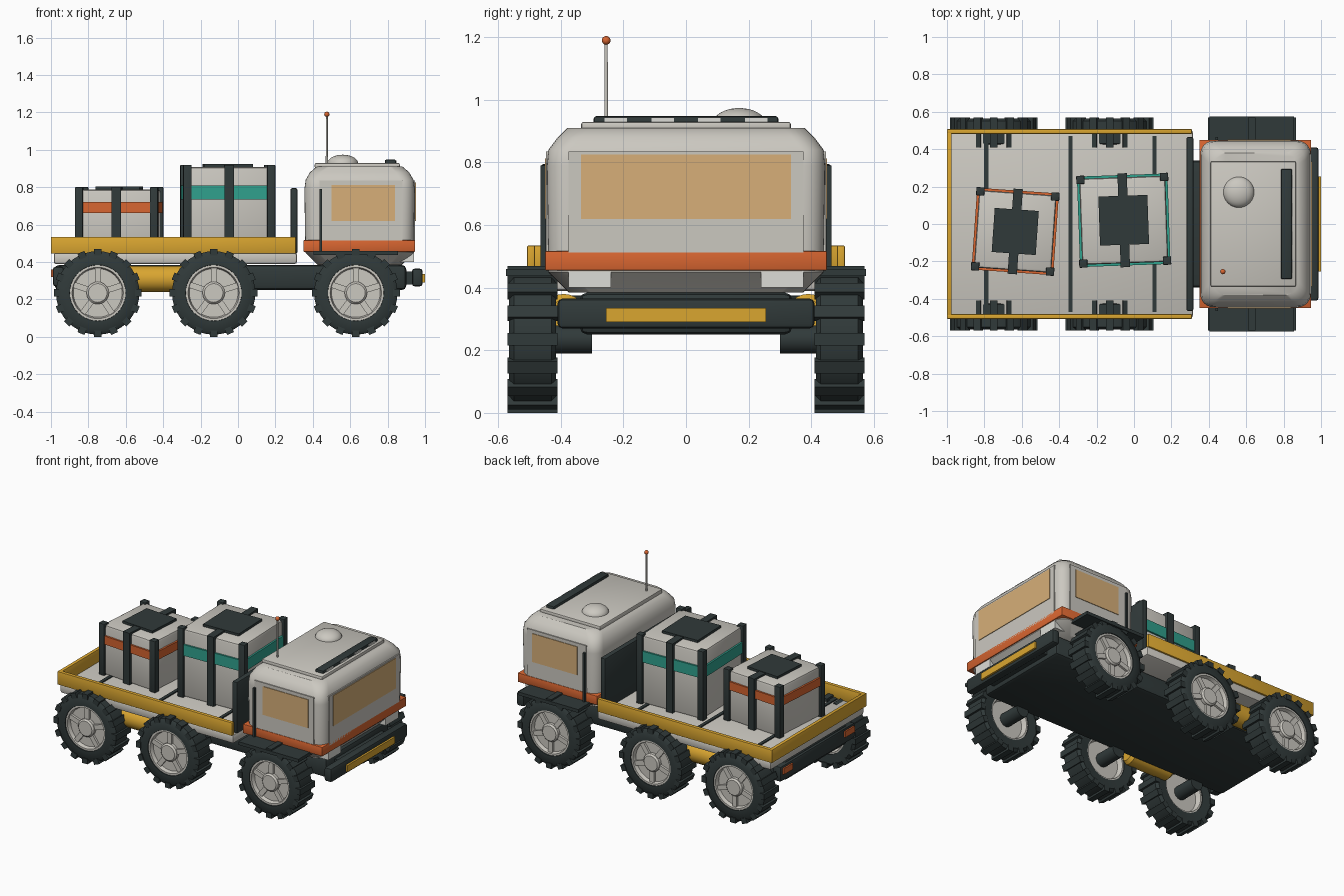
import bpy, bmesh, math
from mathutils import Matrix, Vector

if "Cube" in bpy.data.objects:
    bpy.data.objects.remove(bpy.data.objects["Cube"])


def material(name, *rgb):
    m = bpy.data.materials.new(name)
    m.use_nodes = True
    m.diffuse_color = (*rgb, 1)
    m.node_tree.nodes["Principled BSDF"].inputs["Base Color"].default_value = (*rgb, 1)
    return m


GREY = material("warm grey", 0.60, 0.58, 0.53)
DARK = material("charcoal", 0.03, 0.042, 0.042)
YELLOW = material("yellow", 0.70, 0.38, 0.03)
ORANGE = material("orange", 0.68, 0.13, 0.03)
TEAL = material("teal", 0.03, 0.36, 0.27)
GLASS = material("amber glass", 0.68, 0.43, 0.19)
LAMP = material("lamp white", 0.72, 0.72, 0.68)


def finish(name, bm, mat, at=None, smooth=False):
    bmesh.ops.recalc_face_normals(bm, faces=bm.faces)
    me = bpy.data.meshes.new(name)
    bm.to_mesh(me)
    bm.free()
    me.materials.append(mat)
    ob = bpy.data.objects.new(name, me)
    bpy.context.collection.objects.link(ob)
    if at is not None:
        ob.matrix_world = at
    if smooth:
        bpy.ops.object.select_all(action="DESELECT")
        ob.select_set(True)
        bpy.context.view_layer.objects.active = ob
        bpy.ops.object.shade_smooth_by_angle(angle=math.radians(40))
    return ob


def box(name, x, y, z, mat, bevel=0, at=None):
    """Box from (low, high) pairs on each axis."""
    bm = bmesh.new()
    bmesh.ops.create_cube(bm, size=1)
    for v in bm.verts:
        v.co = [(a + b) / 2 + c * abs(b - a) for (a, b), c in zip((x, y, z), v.co)]
    if bevel:
        bmesh.ops.bevel(bm, geom=bm.edges[:], offset=bevel, segments=2,
                        profile=0.5, affect="EDGES")
    return finish(name, bm, mat, at, bool(bevel))


def mid(c, half):
    return (c - half, c + half)


def lathe(name, profile, mat, at, steps=32):
    """Spin (radius, height) points about z, then place."""
    bm = bmesh.new()
    vs = [bm.verts.new((r, 0, h)) for r, h in profile]
    es = [bm.edges.new(p) for p in zip(vs, vs[1:])]
    bmesh.ops.spin(bm, geom=vs + es, axis=(0, 0, 1), cent=(0, 0, 0),
                   angle=math.tau, steps=steps)
    bmesh.ops.remove_doubles(bm, verts=bm.verts, dist=1e-5)
    return finish(name, bm, mat, at, True)


def loft(name, layers, mat, at, corner=0.07, n=6):
    """Stack rounded rectangles given as (z, half x, half y)."""
    bm = bmesh.new()
    rings = []
    for z, hx, hy in layers:
        ring = []
        for q, (sx, sy) in enumerate(((1, 1), (-1, 1), (-1, -1), (1, -1))):
            for i in range(n + 1):
                a = (q + i / n) * math.pi / 2
                ring.append(bm.verts.new((sx * (hx - corner) + corner * math.cos(a),
                                          sy * (hy - corner) + corner * math.sin(a), z)))
        rings.append(ring)
    for lo, hi in zip(rings, rings[1:]):
        for i in range(len(lo)):
            j = (i + 1) % len(lo)
            bm.faces.new((lo[i], lo[j], hi[j], hi[i]))
    bm.faces.new(rings[0])
    bm.faces.new(rings[-1])
    return finish(name, bm, mat, at, True)


# Chassis, bumpers and tail lights
box("chassis", (-0.98, 0.90), (-0.34, 0.34), (0.25, 0.385), DARK, 0.025)
box("front_bumper", (0.93, 0.987), (-0.41, 0.41), (0.27, 0.365), DARK, 0.015)
box("bumper_mount", (0.85, 0.95), (-0.25, 0.25), (0.28, 0.35), DARK)
box("bumper_plate", (0.985, 1.0), (-0.255, 0.255), (0.29, 0.335), YELLOW)
box("rear_bumper", (-0.99, -0.93), (-0.40, 0.40), (0.27, 0.375), DARK, 0.015)
for s in (-1, 1):
    box("tail_light", (-1.0, -0.985), mid(s * 0.33, 0.05), (0.32, 0.36), ORANGE)

# Wheels: tyre, lugs, rim, spokes and axle
TYRE = [(0.145, -0.07), (0.205, -0.075), (0.223, -0.06), (0.223, 0.06),
        (0.205, 0.075), (0.15, 0.075), (0.145, 0.05), (0.145, -0.07)]
RIM = [(0, -0.03), (0.125, -0.03), (0.135, -0.065), (0.152, -0.065), (0.152, 0.07),
       (0.137, 0.07), (0.13, 0.045), (0, 0.045)]
HUB = [(0, 0.075), (0.05, 0.075), (0.06, 0.065), (0.06, 0.02)]
AXLE = [(0, -0.19), (0.045, -0.19), (0.045, -0.03), (0, -0.03)]
LUGS, SPOKES = 16, 5
for x in (-0.75, -0.13, 0.63):
    for s in (-1, 1):
        # local +z points outward from the vehicle
        at = Matrix.Translation((x, s * 0.49, 0.235)) @ Matrix.Rotation(-s * math.pi / 2, 4, "X")
        lathe("tyre", TYRE, DARK, at, 40)
        lathe("rim", RIM, GREY, at, 40)
        lathe("hub", HUB, GREY, at, 20)
        lathe("axle", AXLE, DARK, at, 16)
        for i in range(LUGS):
            turn = at @ Matrix.Rotation(math.tau * (i + 0.5) / LUGS + math.pi / 2 + math.pi / LUGS, 4, "Z")
            box("tread_lug", (0.2, 0.235), (-0.02, 0.02), (-0.08, 0.08), DARK, 0, turn)
        for i in range(SPOKES):
            turn = at @ Matrix.Rotation(math.tau * i / SPOKES + 0.3, 4, "Z")
            box("spoke", (0.04, 0.14), (-0.016, 0.016), (0.03, 0.06), GREY, 0, turn)

# Fenders and side tanks
TANK = [(0, -0.17), (0.05, -0.17), (0.07, -0.15), (0.07, 0.15), (0.05, 0.17), (0, 0.17)]
for s in (-1, 1):
    box("front_fender", (0.405, 0.855), mid(s * 0.475, 0.1), (0.438, 0.46), DARK)
    lathe("side_tank", TANK, YELLOW, Matrix.Translation((-0.44, s * 0.39, 0.31))
          @ Matrix.Rotation(math.pi / 2, 4, "Y"), 24)

# Cargo bed with rails, floor strips and headboard
box("bed", (-0.985, 0.315), (-0.5, 0.5), (0.39, 0.45), GREY, 0.012)
for s in (-1, 1):
    box("side_rail", (-1.0, 0.31), mid(s * 0.495, 0.013), (0.445, 0.535), YELLOW, 0.005)
box("tail_rail", (-1.0, -0.975), (-0.505, 0.505), (0.445, 0.535), YELLOW, 0.005)
for x in (-0.79, -0.34, 0.11):
    box("floor_strip", mid(x, 0.011), (-0.47, 0.47), (0.445, 0.457), DARK)
box("headboard", (0.28, 0.318), (-0.465, 0.465), (0.445, 0.795), DARK, 0.01)


def crate(x, y, angle, half, top, band, band_mat):
    at = Matrix.Translation((x, y, 0)) @ Matrix.Rotation(math.radians(angle), 4, "Z")
    h = half
    box("crate_body", (-h, h), (-h, h), (0.45, top - 0.012), GREY, 0.015, at)
    b = h + 0.012
    box("crate_band", (-b, b), (-b, b), band, band_mat, 0, at)
    for sx in (-1, 1):
        for sy in (-1, 1):
            box("crate_post", mid(sx * (h - 0.006), 0.022), mid(sy * (h - 0.006), 0.022),
                (0.45, top), DARK, 0.004, at)
    for s in (-1, 1):
        box("crate_strap", (-0.025, 0.025), mid(s * (h + 0.009), 0.012),
            (0.45, top), DARK, 0, at)
    box("crate_top_strap", (-0.025, 0.025), (-h, h), (top - 0.02, top), DARK, 0, at)
    p = h * 0.57
    box("crate_top_pad", (-p, p), (-p, p), (top - 0.02, top + 0.004), DARK, 0, at)


crate(-0.055, 0.02, 2, 0.23, 0.92, (0.735, 0.81), TEAL)
crate(-0.635, -0.04, -4, 0.207, 0.80, (0.663, 0.72), ORANGE)

# Cabin shell and belt
CABIN_X = 0.65
loft("cabin", [(0.385, 0.225, 0.375), (0.45, 0.29, 0.44), (0.79, 0.295, 0.445),
               (0.84, 0.288, 0.44), (0.88, 0.265, 0.41), (0.91, 0.23, 0.38)],
     GREY, Matrix.Translation((CABIN_X, 0, 0)))
box("cabin_belt", (0.35, 0.947), (-0.45, 0.45), (0.455, 0.517), ORANGE, 0.004)

# Windows, panels, grab bars and headlights
box("front_panel", (0.90, 0.947), (-0.375, 0.375), (0.50, 0.835), GREY)
box("windscreen", (0.944, 0.951), (-0.335, 0.335), (0.62, 0.825), GLASS)
for s in (-1, 1):
    box("side_panel", (0.435, 0.88), mid(s * 0.435, 0.012), (0.50, 0.835), GREY)
    box("side_window", (0.50, 0.84), mid(s * 0.448, 0.003), (0.62, 0.812), GLASS)
    box("grab_bar", mid(0.443, 0.007), mid(s * 0.457, 0.008), (0.45, 0.79), DARK)
    box("headlight", (0.86, 0.94), mid(s * 0.307, 0.068), (0.40, 0.455), LAMP)

# Roof plate, light bar, dome and antenna
box("roof_plate", (0.41, 0.865), (-0.335, 0.335), (0.90, 0.93), GREY, 0.008)
box("light_bar", (0.785, 0.845), (-0.295, 0.295), (0.912, 0.948), DARK, 0.008)
for y in (-0.225, -0.075, 0.075, 0.225):
    box("roof_lamp", (0.84, 0.848), mid(y, 0.036), (0.917, 0.943), LAMP)
dome = [(0.083 * math.cos(i * math.pi / 16), 0.048 * math.sin(i * math.pi / 16)) for i in range(9)]
lathe("roof_dome", dome, GREY, Matrix.Translation((0.56, 0.17, 0.926)))
lathe("antenna", [(0, 0), (0.006, 0), (0.005, 0.26), (0, 0.26)], GREY,
      Matrix.Translation((0.475, -0.255, 0.925)), 10)
ball = bmesh.new()
bmesh.ops.create_uvsphere(ball, u_segments=16, v_segments=10, radius=0.014)
finish("antenna_tip", ball, ORANGE, Matrix.Translation((0.475, -0.255, 1.19)), True)
